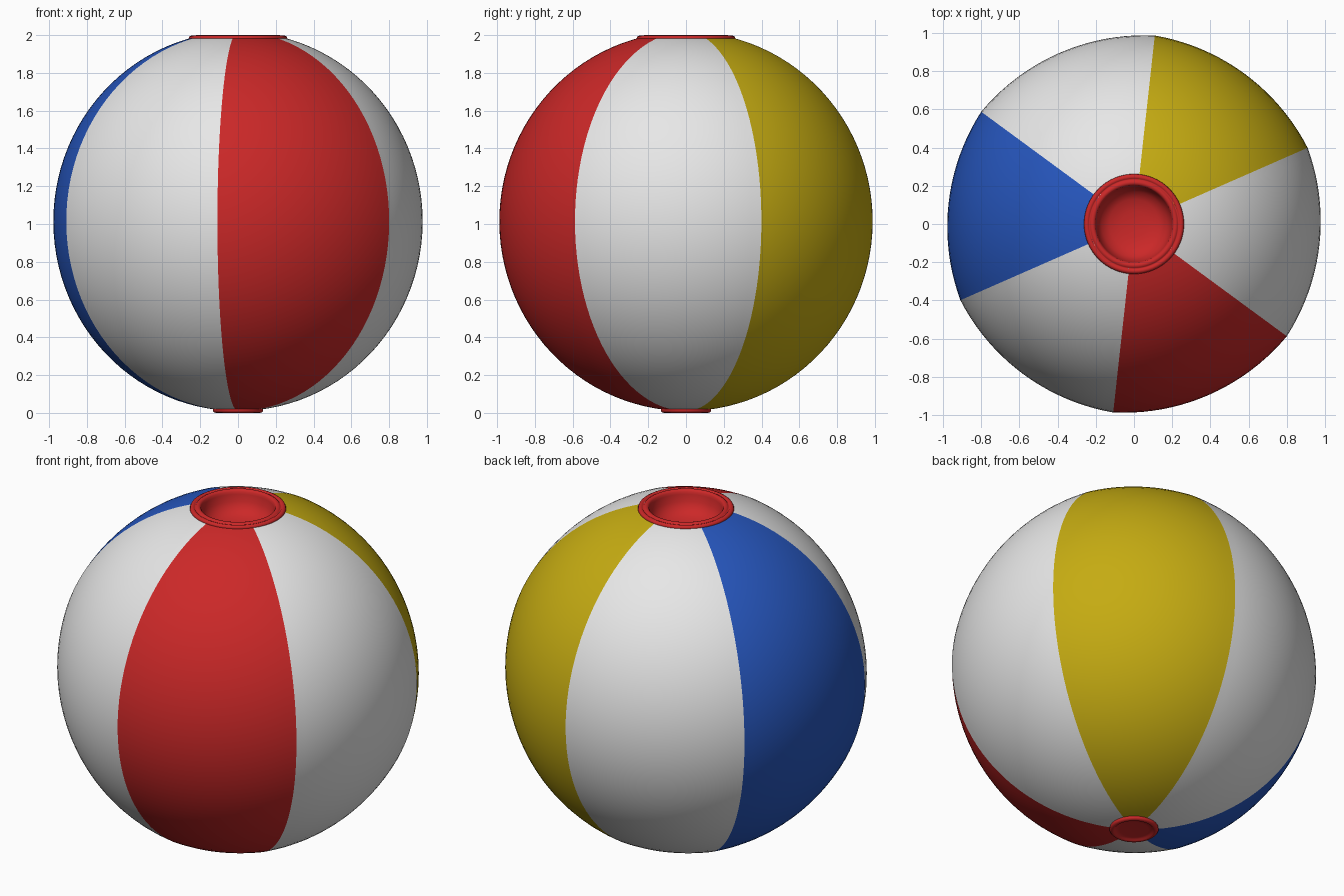
import bpy, bmesh, math

if "Cube" in bpy.data.objects:
    bpy.data.objects.remove(bpy.data.objects["Cube"])

SEAM = 23.7          # angle of the first seam, degrees
MID_Z, EQ_R, POLE_R = 1.014, 0.993, 1.004
BULGE = 0.016        # each gore is a little flatter between its seams


def material(name, rgb):
    m = bpy.data.materials.new(name)
    m.diffuse_color = (*rgb, 1)
    m.use_nodes = True
    m.node_tree.nodes["Principled BSDF"].inputs["Base Color"].default_value = m.diffuse_color
    return m


red = material("red", (0.60, 0.021, 0.021))
white = material("white", (0.80, 0.80, 0.80))
yellow = material("yellow", (0.56, 0.41, 0.006))
blue = material("blue", (0.020, 0.095, 0.52))


def sweep(name, profile, mat, start=0, span=360, steps=64, shape=lambda t: 1.0):
    """Turn an (r, z) profile about z; shape(t) scales the radius across the span."""
    bm = bmesh.new()
    rows = []
    for r, z in profile:
        row = []
        for j in range(steps + 1):
            a = math.radians(start + span * j / steps)
            k = r * shape(j / steps)
            row.append(bm.verts.new((k * math.cos(a), k * math.sin(a), z)))
        rows.append(row)
    for lo, hi in zip(rows, rows[1:]):
        for j in range(steps):
            bm.faces.new((lo[j], lo[j + 1], hi[j + 1], hi[j]))
    bmesh.ops.remove_doubles(bm, verts=bm.verts, dist=1e-5)
    for f in bm.faces:
        f.smooth = True
    me = bpy.data.meshes.new(name)
    bm.to_mesh(me)
    bm.free()
    me.materials.append(mat)
    ob = bpy.data.objects.new(name, me)
    bpy.context.collection.objects.link(ob)
    return ob


# Six coloured gores, from the bottom button up to the mouth ring
ROWS = 48
low, high = -math.acos(0.10 / EQ_R), math.acos(0.225 / EQ_R)
gore = []
for i in range(ROWS + 1):
    e = low + (high - low) * i / ROWS
    gore.append((EQ_R * math.cos(e), MID_Z + POLE_R * math.sin(e)))
for n, (label, mat) in enumerate((("yellow", yellow), ("white_back", white),
                                  ("blue", blue), ("white_front", white),
                                  ("red", red), ("white_right", white))):
    sweep("panel_" + label, gore, mat, SEAM + 60 * n, 60, 20,
          lambda t: 1 - BULGE * (1 - (2 * t - 1) ** 2))

# Mouth ring with a double lip and a rounded recess
sweep("mouth_ring", [(0.255, 1.972), (0.262, 1.982), (0.258, 1.992), (0.248, 1.997),
                     (0.238, 1.994), (0.234, 1.989), (0.229, 1.995), (0.220, 2.0),
                     (0.209, 1.998), (0.202, 1.990), (0.199, 1.975), (0.192, 1.935),
                     (0.170, 1.895), (0.130, 1.872), (0.070, 1.860), (0, 1.857)], red)

# Bottom button with a raised rim
sweep("bottom_button", [(0, 0.010), (0.08, 0.010), (0.102, 0.008), (0.108, 0.002),
                        (0.117, 0.0), (0.127, 0.003), (0.133, 0.011), (0.131, 0.024)], red)
